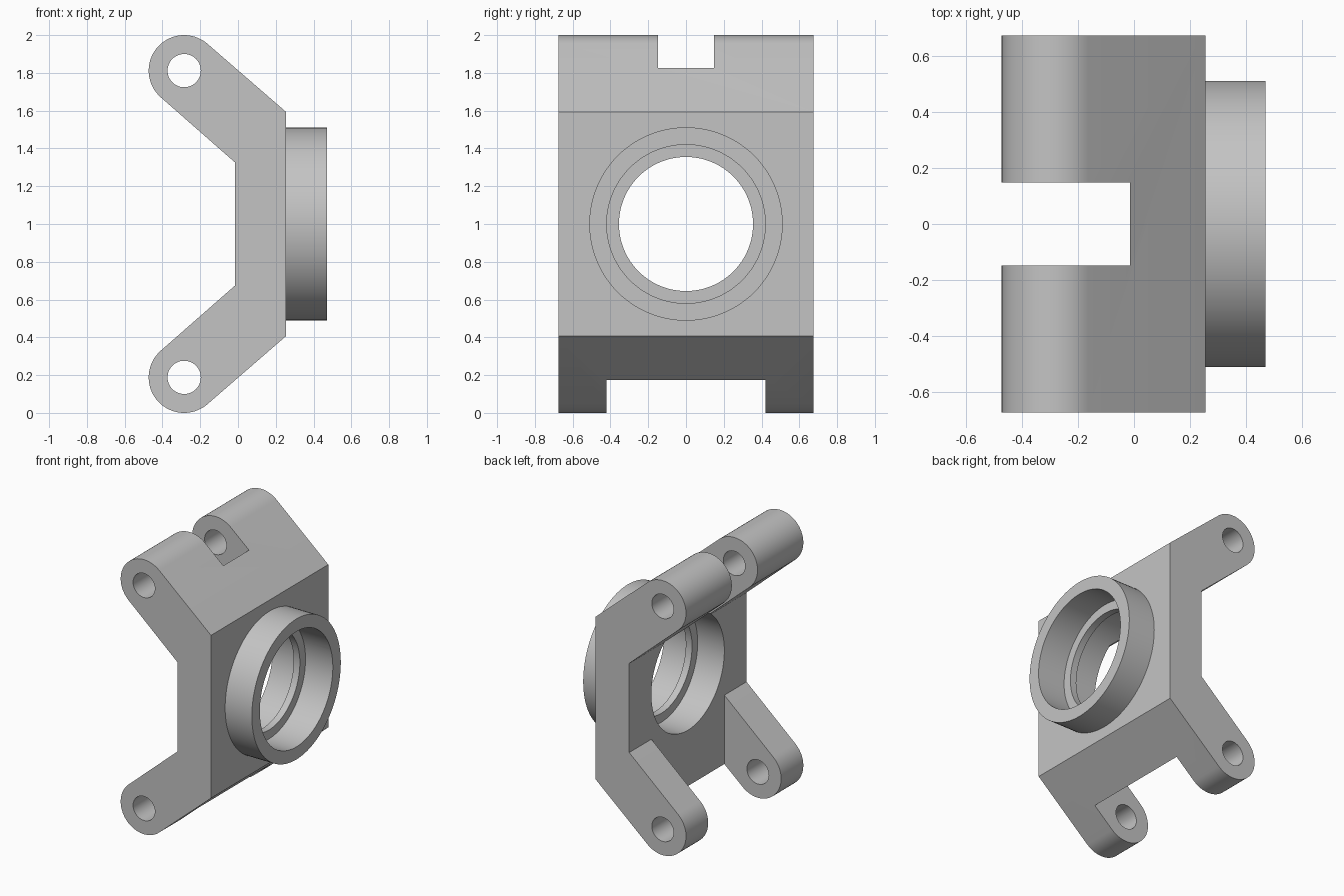
import bpy, bmesh
from math import sin, cos, pi, radians
from mathutils import Matrix, Vector

cube = bpy.data.objects.get("Cube")
if cube:
    bpy.data.objects.remove(cube, do_unlink=True)

grey = bpy.data.materials.new("plain grey")
grey.use_nodes = True
colour = (0.55, 0.55, 0.55, 1)
grey.diffuse_color = colour
grey.node_tree.nodes["Principled BSDF"].inputs["Base Color"].default_value = colour

MID = 1.0                      # height of the bore axis
PIN_X, PIN_Z = -0.285, 0.812   # pin hole, height relative to the bore axis
END_R, PIN_R = 0.188, 0.088
BACK, FACE, RIM = -0.015, 0.255, 0.47
HALF_Y = 0.675


def add_object(name, bm):
    bmesh.ops.recalc_face_normals(bm, faces=bm.faces)
    mesh = bpy.data.meshes.new(name)
    bm.to_mesh(mesh)
    bm.free()
    mesh.materials.append(grey)
    obj = bpy.data.objects.new(name, mesh)
    bpy.context.collection.objects.link(obj)
    return obj


def box(name, low, high):
    bm = bmesh.new()
    bmesh.ops.create_cube(bm, size=1)
    low, high = Vector(low), Vector(high)
    bmesh.ops.scale(bm, vec=high - low, verts=bm.verts)
    bmesh.ops.translate(bm, vec=(low + high) / 2, verts=bm.verts)
    return add_object(name, bm)


def cylinder(name, radius, start, end, axis, sides=96):
    start, end = Vector(start), Vector(end)
    turn = Matrix.Rotation(pi / 2, 4, axis)
    bm = bmesh.new()
    bmesh.ops.create_cone(bm, cap_ends=True, segments=sides, radius1=radius,
                          radius2=radius, depth=(end - start).length,
                          matrix=Matrix.Translation((start + end) / 2) @ turn)
    return add_object(name, bm)


def combine(target, tool, operation):
    mod = target.modifiers.new(operation, "BOOLEAN")
    mod.operation, mod.solver, mod.object = operation, "EXACT", tool
    bpy.context.view_layer.objects.active = target
    bpy.ops.object.modifier_apply(modifier=mod.name)
    bpy.data.objects.remove(tool, do_unlink=True)


# Side profile: plate with two slanted arms ending in round eyes
tilt = radians(40.5)
steps = 32
upper = [(FACE, 0.593)]
for i in range(steps + 1):
    a = pi / 2 - tilt + pi * i / steps
    upper.append((PIN_X + END_R * cos(a), PIN_Z + END_R * sin(a)))
upper.append((BACK, 0.325))
profile = upper + [(x, -z) for x, z in reversed(upper)]

bm = bmesh.new()
face = bm.faces.new([bm.verts.new((x, -HALF_Y, MID + z)) for x, z in profile])
grown = bmesh.ops.extrude_face_region(bm, geom=[face])
bmesh.ops.translate(bm, vec=(0, 2 * HALF_Y, 0),
                    verts=[v for v in grown["geom"] if isinstance(v, bmesh.types.BMVert)])
bracket = add_object("bearing_bracket", bm)

# Slots that split each arm into a pair of lugs
combine(bracket, box("upper_slot", (-1, -0.148, MID), (BACK, 0.148, 3)), "DIFFERENCE")
combine(bracket, box("lower_slot", (-1, -0.42, -1), (BACK, 0.42, MID)), "DIFFERENCE")

# Pin holes through the lugs
for side in (1, -1):
    z = MID + side * PIN_Z
    combine(bracket, cylinder("pin_hole", PIN_R, (PIN_X, -1, z), (PIN_X, 1, z), "X", 48),
            "DIFFERENCE")

# Collar, then the stepped bore with a thin lip inside
for name, radius, x0, x1, operation in (
        ("collar", 0.512, FACE - 0.1, RIM, "UNION"),
        ("through_bore", 0.355, -1, 1, "DIFFERENCE"),
        ("rear_counterbore", 0.42, -1, 0.2, "DIFFERENCE"),
        ("front_counterbore", 0.42, 0.25, 1, "DIFFERENCE")):
    combine(bracket, cylinder(name, radius, (x0, 0, MID), (x1, 0, MID), "Y"), operation)

bpy.ops.object.select_all(action="DESELECT")
bracket.select_set(True)
bpy.context.view_layer.objects.active = bracket
bpy.ops.object.shade_smooth_by_angle(angle=radians(30))
